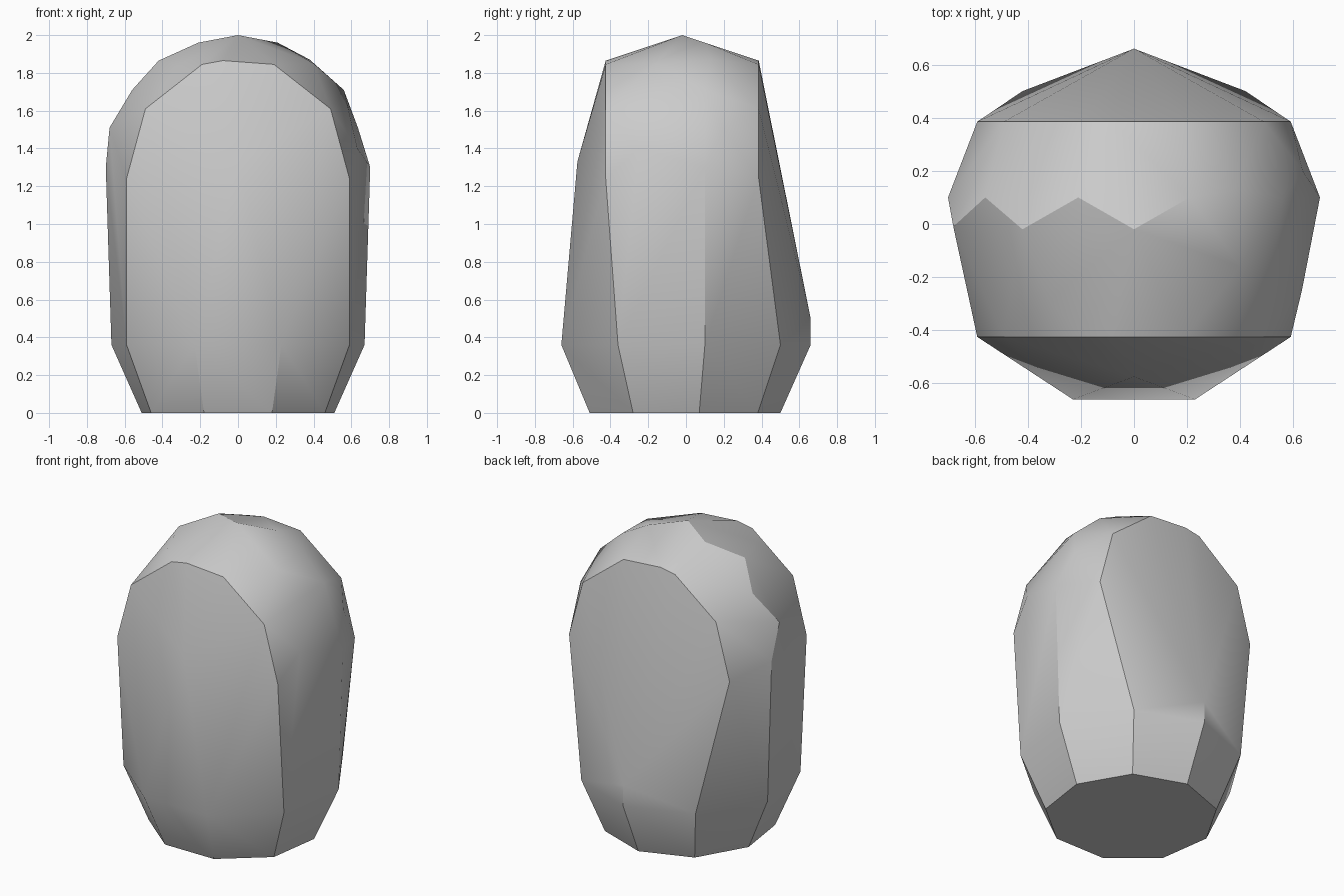
import bpy, bmesh, math

cube = bpy.data.objects.get("Cube")
if cube:
    bpy.data.objects.remove(cube, do_unlink=True)


def mirrored(points):
    """Return the points together with their mirror images across x = 0."""
    return [(side * x, y, z) for x, y, z in points for side in (-1, 1)]


# Nine-sided foot and the wider ring above it
foot = mirrored([(0.18, -0.51, 0), (0.46, -0.28, 0), (0.51, 0.07, 0), (0.33, 0.38, 0)])
foot.append((0, 0.5, 0))
belly = mirrored([(0.23, -0.66, 0.36), (0.59, -0.36, 0.36),
                  (0.67, 0.1, 0.36), (0.42, 0.5, 0.36)])
belly += [(0, 0.66, 0.36), (0, 0.66, 0.5)]

# Arched rim shared by the flattened front and back
arch = mirrored([(0.19, 0, 1.845), (0.49, 0, 1.61), (0.59, 0, 1.24)])
arch.append((-0.08, 0, 1.865))
rims = [(x, y, z) for x, _, z in arch for y in (-0.425, 0.385)]
front_bulge = [(0, -0.575, 1.33)]

# Uneven facets of the shoulders and crown
shoulders = mirrored([(0.7, 0.1, 1.3), (0.56, 0.1, 1.71), (0.21, 0.1, 1.96)])
crown = [(0, -0.02, 2), (-0.42, -0.02, 1.865), (0.38, 0.13, 1.87),
         (0.4, -0.16, 1.85), (-0.32, -0.29, 1.84), (-0.68, -0.01, 1.51),
         (0.635, 0.2, 1.51), (0.632, -0.25, 1.4)]

# Wrap the corner points in a faceted skin
bm = bmesh.new()
for p in foot + belly + rims + front_bulge + shoulders + crown:
    bm.verts.new(p)
hull = bmesh.ops.convex_hull(bm, input=bm.verts)
loose = [v for v in bm.verts if not v.link_faces]
bmesh.ops.delete(bm, geom=loose, context='VERTS')
bmesh.ops.dissolve_limit(bm, angle_limit=math.radians(0.5),
                         verts=bm.verts, edges=bm.edges)
bmesh.ops.recalc_face_normals(bm, faces=bm.faces)
mesh = bpy.data.meshes.new("boulder")
bm.to_mesh(mesh)
bm.free()
boulder = bpy.data.objects.new("boulder", mesh)
bpy.context.collection.objects.link(boulder)

# Plain grey stone
stone = bpy.data.materials.new("grey stone")
stone.use_nodes = True
grey = (0.6, 0.6, 0.6, 1)
stone.diffuse_color = grey
stone.node_tree.nodes["Principled BSDF"].inputs["Base Color"].default_value = grey
mesh.materials.append(stone)

# Soft shading with the strong creases kept
bpy.ops.object.select_all(action='DESELECT')
boulder.select_set(True)
bpy.context.view_layer.objects.active = boulder
bpy.ops.object.shade_smooth_by_angle(angle=math.radians(30))
